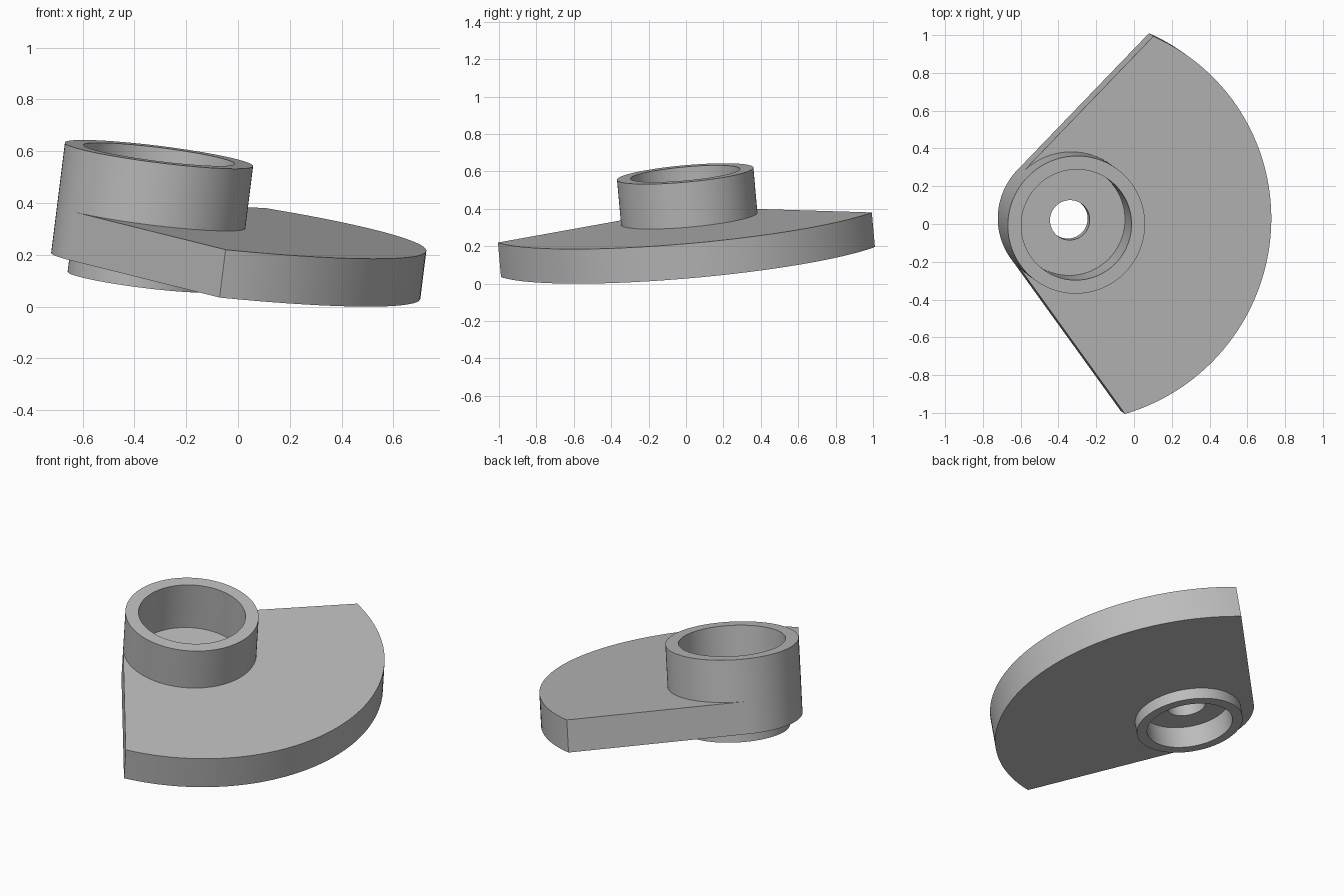
import bpy
import bmesh
from math import cos, sin, radians
from mathutils import Vector, Matrix

if "Cube" in bpy.data.objects:
    bpy.data.objects.remove(bpy.data.objects["Cube"])

# Hub radii and levels along the tilted axis
COLLAR, BORE, HOLE, RECESS = 0.366, 0.294, 0.106, 0.237
RIM, DECK, BORE_FLOOR, RECESS_TOP, BOSS = 0.43, 0.187, 0.15, 0.06, -0.065
# Fan plate: arc between two tips, joined to the hub by tangent flats
TIP_FRONT, TIP_BACK, FLAT = -74, 66, 70
ARC = COLLAR / cos(radians(FLAT))


def plate_radius(angle):
    """Distance from the hub axis to the plate edge at an angle in degrees."""
    if TIP_FRONT <= angle <= TIP_BACK:
        return ARC
    past = angle - TIP_BACK if angle > TIP_BACK else TIP_FRONT - angle
    return COLLAR / cos(radians(FLAT - past)) if past < FLAT else COLLAR


def section(angle):
    edge = plate_radius(angle)
    return [(HOLE, BORE_FLOOR), (BORE, BORE_FLOOR), (BORE, RIM), (COLLAR, RIM),
            (COLLAR, DECK), (edge, DECK), (edge, 0), (BORE, 0),
            (BORE, BOSS), (RECESS, BOSS), (RECESS, RECESS_TOP), (HOLE, RECESS_TOP)]


# Sweep the section around the hub axis
bm = bmesh.new()
rings = []
for angle in range(-180, 180, 2):
    a = radians(angle)
    rings.append([bm.verts.new((r * cos(a), r * sin(a), z)) for r, z in section(angle)])
for i, ring in enumerate(rings):
    following = rings[(i + 1) % len(rings)]
    for j in range(len(ring)):
        k = (j + 1) % len(ring)
        bm.faces.new((ring[j], ring[k], following[k], following[j]))
bmesh.ops.remove_doubles(bm, verts=bm.verts, dist=0.0001)
bmesh.ops.recalc_face_normals(bm, faces=bm.faces)

# Tilt the part and set it on the ground
tilt = Vector((0, 0, 1)).rotation_difference(Vector((0.125, -0.09, 1)))
bm.transform(Matrix.Translation((-0.358, 0.034, 0.163)) @ tilt.to_matrix().to_4x4())
lowest = min(v.co.z for v in bm.verts)
bmesh.ops.translate(bm, verts=bm.verts, vec=(0, 0, -lowest))

mesh = bpy.data.meshes.new("fan_plate_with_hub")
bm.to_mesh(mesh)
bm.free()
part = bpy.data.objects.new("fan_plate_with_hub", mesh)
bpy.context.collection.objects.link(part)

# Plain grey finish
grey = bpy.data.materials.new("plain_grey")
grey.use_nodes = True
grey.diffuse_color = (0.5, 0.5, 0.5, 1)
grey.node_tree.nodes["Principled BSDF"].inputs["Base Color"].default_value = (0.5, 0.5, 0.5, 1)
mesh.materials.append(grey)

bpy.ops.object.select_all(action="DESELECT")
part.select_set(True)
bpy.context.view_layer.objects.active = part
bpy.ops.object.shade_smooth_by_angle(angle=radians(30))
